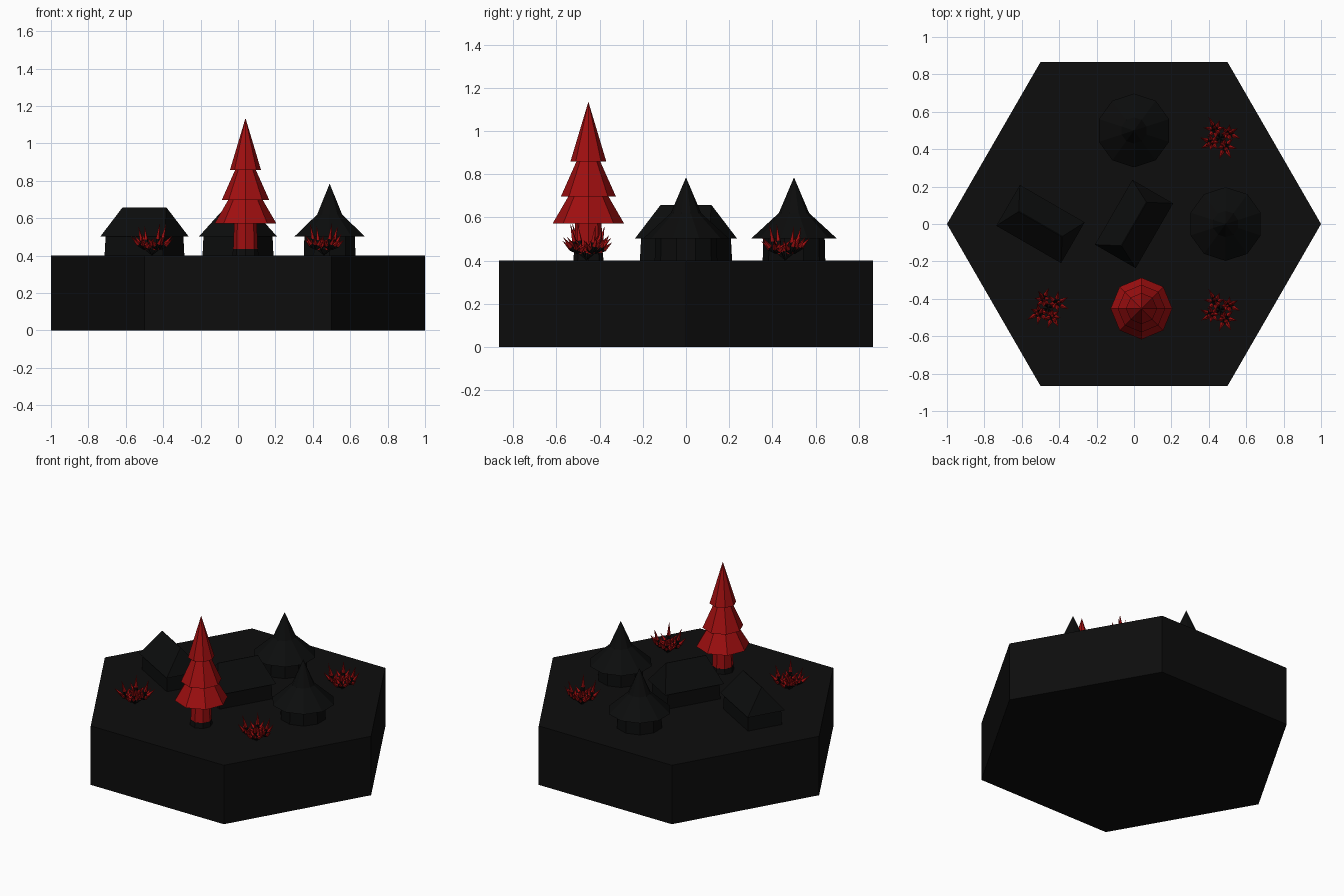
import bpy, bmesh, math, random
from mathutils import Vector, Matrix

random.seed(7)
if "Cube" in bpy.data.objects:
    bpy.data.objects.remove(bpy.data.objects["Cube"])


def material(name, r, g, b):
    m = bpy.data.materials.new(name)
    m.use_nodes = True
    m.diffuse_color = (r, g, b, 1)
    node = m.node_tree.nodes["Principled BSDF"]
    node.inputs["Base Color"].default_value = (r, g, b, 1)
    return m


GROUND = material("ground black", 0.004, 0.004, 0.004)
HUT = material("hut charcoal", 0.0035, 0.0038, 0.0038)
RED = material("deep red", 0.35, 0.0045, 0.005)
TOP = 0.4


def finish(name, bm, mats, location=(0, 0, 0), turn=0):
    bmesh.ops.recalc_face_normals(bm, faces=bm.faces)
    mesh = bpy.data.meshes.new(name)
    bm.to_mesh(mesh)
    bm.free()
    for m in mats:
        mesh.materials.append(m)
    ob = bpy.data.objects.new(name, mesh)
    ob.location = location
    ob.rotation_euler.z = math.radians(turn)
    bpy.context.collection.objects.link(ob)
    return ob


def skin(bm, rings):
    """Join rings of points; a ring of one point closes to a tip."""
    loops = [[bm.verts.new(p) for p in ring] for ring in rings]
    n = len(loops[0])
    bm.faces.new(loops[0])
    for low, high in zip(loops, loops[1:]):
        for i in range(n):
            j = (i + 1) % n
            if len(high) == 1:
                bm.faces.new((low[i], low[j], high[0]))
            else:
                bm.faces.new((low[i], low[j], high[j], high[i]))
    if len(loops[-1]) > 2:
        bm.faces.new(loops[-1])


def circle(r, z, sides):
    if r == 0:
        return [(0, 0, z)]
    return [(r * math.cos(math.tau * i / sides), r * math.sin(math.tau * i / sides), z)
            for i in range(sides)]


def lathe(name, profile, sides, mat, location=(0, 0, 0), turn=0):
    bm = bmesh.new()
    skin(bm, [circle(r, z, sides) for r, z in profile])
    return finish(name, bm, [mat], location, turn)


def rect(a, b, z):
    return [(-a, -b, z), (a, -b, z), (a, b, z), (-a, b, z)]


# Hexagonal ground block
lathe("ground_block", [(1, 0), (1, TOP)], 6, GROUND)

# Round huts: drum wall and flared pointed roof
for label, x, y in (("right_side", 0.49, 0), ("back", 0, 0.5)):
    lathe(label + "_hut_wall", [(0.145, 0), (0.142, 0.11)], 10, HUT, (x, y, TOP), 90)
    lathe(label + "_hut_roof", [(0.197, 0.103), (0.07, 0.22), (0, 0.385)], 10, HUT, (x, y, TOP), 90)

# Long huts: box wall and hipped roof
for label, x, turn in (("outer", -0.5, -30), ("middle", 0, 60)):
    bm = bmesh.new()
    skin(bm, [rect(0.18, 0.115, 0), rect(0.175, 0.112, 0.11)])
    finish(label + "_longhouse_wall", bm, [HUT], (x, 0, TOP), turn)
    bm = bmesh.new()
    skin(bm, [rect(0.2, 0.126, 0.102), rect(0.135, 0.002, 0.257)])
    finish(label + "_longhouse_roof", bm, [HUT], (x, 0, TOP), turn)

# Tree: dark root collar, trunk and three tiers
spot = (0.04, -0.452, TOP)
lathe("tree_root", [(0.07, 0), (0.067, 0.035)], 8, GROUND, spot)
lathe("tree_trunk", [(0.066, 0.03), (0.06, 0.2)], 8, RED, spot)
tiers = [("lower", 0.165, 0.172, 0.085, 0.31),
         ("middle", 0.127, 0.297, 0.05, 0.47),
         ("upper", 0.083, 0.458, 0, 0.735)]
for label, r0, z0, r1, z1 in tiers:
    lathe("tree_" + label + "_tier", [(r0, z0), (r1, z1)], 8, RED, spot)


# Spiky shrubs: clumps of blades, dark below and red toward the tips
def blade(bm, root, direction, length, width):
    turn = direction.to_track_quat("Z", "Y").to_matrix().to_4x4()
    place = Matrix.Translation(root) @ turn
    base = bm.verts.new(place @ Vector((0, 0, 0)))
    tip = bm.verts.new(place @ Vector((0, 0, length)))
    ring = [bm.verts.new(place @ Vector(p)) for p in circle(width, length * 0.42, 4)]
    for a, b in zip(ring, ring[1:] + ring[:1]):
        bm.faces.new((base, b, a)).material_index = 0
        bm.faces.new((a, b, tip)).material_index = 1


def lean(angle, tilt):
    return Vector((math.sin(tilt) * math.cos(angle), math.sin(tilt) * math.sin(angle), math.cos(tilt)))


bm = bmesh.new()
for c in range(4):
    around = math.tau * c / 4 + 0.5
    root = Vector((0.05 * math.cos(around), 0.05 * math.sin(around), 0.03))
    blade(bm, Vector((0, 0, 0)), root + Vector((0, 0, 0.03)), 0.11, 0.012)
    blade(bm, root, lean(around, 0.25), random.uniform(0.12, 0.165), 0.012)
    for k in range(7):
        angle = around + math.tau * k / 7
        outward = 0.5 + 0.5 * math.cos(angle - around)
        blade(bm, root, lean(angle, random.uniform(0.5, 1.0)),
              0.055 + 0.04 * outward + random.uniform(0, 0.015), 0.012)
shrub = finish("front_left_shrub", bm, [GROUND, RED], (0.46, -0.46, TOP))
for label, x, y, turn in (("back_left", 0.46, 0.46, 0), ("front_right", -0.46, -0.45, 90)):
    copy = bpy.data.objects.new(label + "_shrub", shrub.data)
    copy.location = (x, y, TOP)
    copy.rotation_euler.z = math.radians(turn)
    bpy.context.collection.objects.link(copy)
